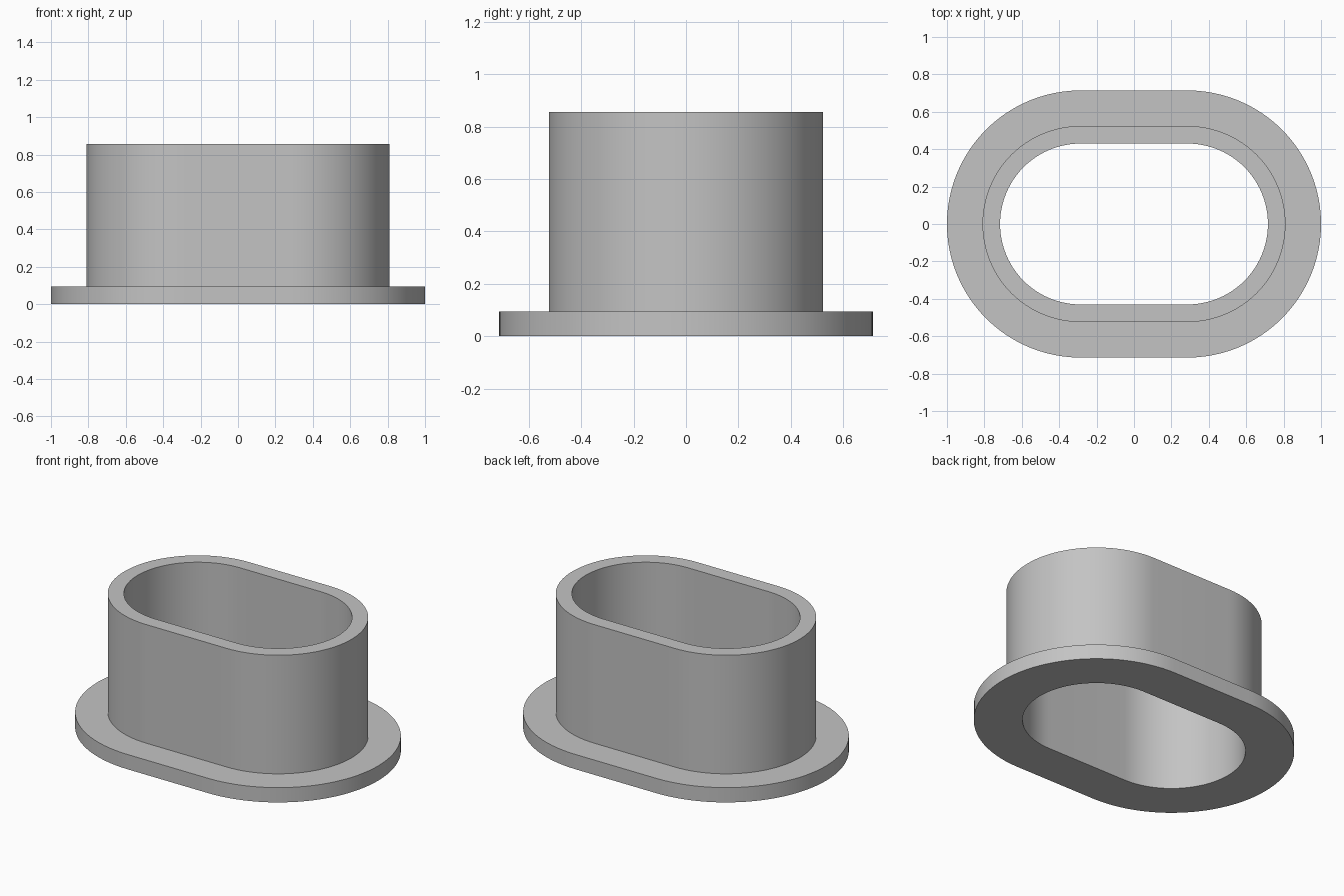
import bpy
import bmesh
import math

cube = bpy.data.objects.get("Cube")
if cube:
    bpy.data.objects.remove(cube, do_unlink=True)

HALF_STRAIGHT = 0.286
OUTER, WALL, BORE = 0.714, 0.524, 0.43
FLANGE_TOP, HEIGHT = 0.095, 0.857
ARC_STEPS = 48


def oval_loop(bm, radius, z):
    """Ring of vertices: two half circles joined by straight sides."""
    loop = []
    for side, start in ((1, -math.pi / 2), (-1, math.pi / 2)):
        for i in range(ARC_STEPS + 1):
            a = start + math.pi * i / ARC_STEPS
            x = side * HALF_STRAIGHT + radius * math.cos(a)
            loop.append(bm.verts.new((x, radius * math.sin(a), z)))
    return loop


# Cross-section of the flange and sleeve, swept around the oval
section = [(BORE, 0), (OUTER, 0), (OUTER, FLANGE_TOP),
           (WALL, FLANGE_TOP), (WALL, HEIGHT), (BORE, HEIGHT)]
bm = bmesh.new()
loops = [oval_loop(bm, r, z) for r, z in section]
for k, lower in enumerate(loops):
    upper = loops[(k + 1) % len(loops)]
    for i in range(len(lower)):
        j = (i + 1) % len(lower)
        bm.faces.new((lower[i], lower[j], upper[j], upper[i]))
bmesh.ops.recalc_face_normals(bm, faces=bm.faces)

mesh = bpy.data.meshes.new("flanged_oval_sleeve")
bm.to_mesh(mesh)
bm.free()
sleeve = bpy.data.objects.new("flanged_oval_sleeve", mesh)
bpy.context.collection.objects.link(sleeve)

# Plain grey finish
grey = bpy.data.materials.new("light_grey")
grey.use_nodes = True
colour = (0.55, 0.55, 0.55, 1)
grey.diffuse_color = colour
grey.node_tree.nodes["Principled BSDF"].inputs["Base Color"].default_value = colour
mesh.materials.append(grey)

# Smooth walls with sharp rims
bpy.ops.object.select_all(action="DESELECT")
sleeve.select_set(True)
bpy.context.view_layer.objects.active = sleeve
bpy.ops.object.shade_smooth_by_angle(angle=math.radians(30))
